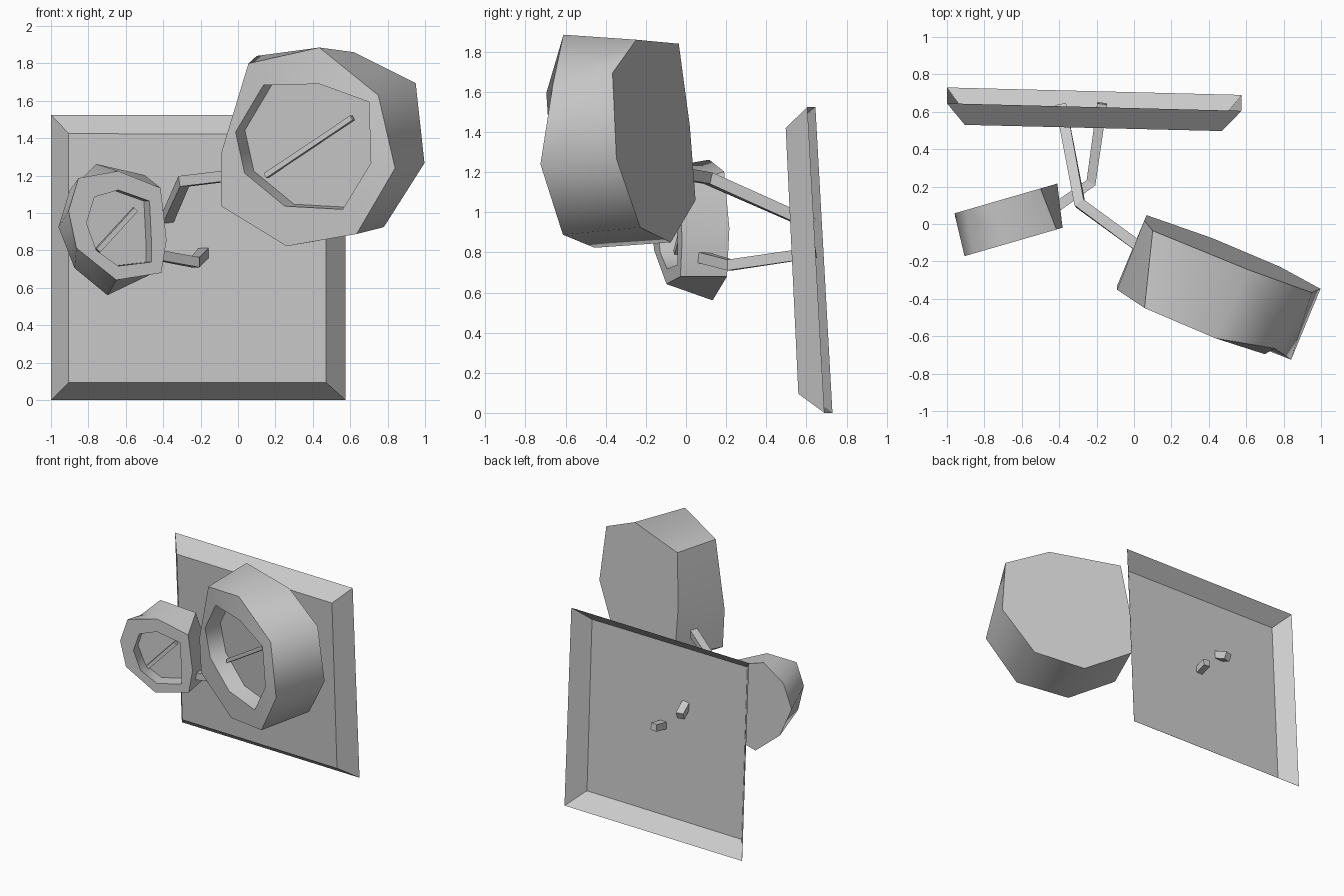
import bpy, bmesh, math
from mathutils import Vector

if "Cube" in bpy.data.objects:
    bpy.data.objects.remove(bpy.data.objects["Cube"])


def loft(name, rings, close_start=True, smooth=False):
    """Join matching rings of points with side faces and close the ends."""
    bm = bmesh.new()
    vs = [[bm.verts.new(p) for p in ring] for ring in rings]
    n = len(rings[0])
    for a, b in zip(vs, vs[1:]):
        for i in range(n):
            j = (i + 1) % n
            bm.faces.new((a[i], a[j], b[j], b[i]))
    if close_start:
        bm.faces.new(vs[0])
    bm.faces.new(vs[-1])
    bmesh.ops.recalc_face_normals(bm, faces=bm.faces)
    mesh = bpy.data.meshes.new(name)
    bm.to_mesh(mesh)
    bm.free()
    obj = bpy.data.objects.new(name, mesh)
    bpy.context.collection.objects.link(obj)
    if smooth:
        bpy.ops.object.select_all(action='DESELECT')
        obj.select_set(True)
        bpy.context.view_layer.objects.active = obj
        bpy.ops.object.shade_smooth_by_angle(angle=math.radians(50))
    return obj


def square_tube(name, points, half):
    """Square bar swept along a short path."""
    pts = [Vector(p) for p in points]
    rings = []
    for i, p in enumerate(pts):
        d = (pts[min(i + 1, len(pts) - 1)] - pts[max(i - 1, 0)]).normalized()
        if 0 < i < len(pts) - 1:
            d = ((p - pts[i - 1]).normalized() + (pts[i + 1] - p).normalized()).normalized()
        side = d.cross(Vector((0, 0, 1))).normalized() * half
        up = side.cross(d).normalized() * half
        rings.append([p + side + up, p - side + up, p - side - up, p + side - up])
    return loft(name, rings)


def on_plane(points, plane):
    """Lift (x, z) points onto a tilted plane; a third value nudges y."""
    a, b, c = plane
    return [Vector((x, a + b * x + c * z + sum(dy), z)) for x, z, *dy in points]


def lamp(name, back, rim, hole, front_plane, back_plane, inset, bar):
    """Drum-shaped head with a recessed front and a diagonal bar on its floor."""
    front = on_plane(hole, front_plane)
    floor = [p + Vector(inset) for p in front]
    loft(name + "_head", [on_plane(back, back_plane), on_plane(rim, front_plane),
                          front, floor], smooth=True)
    off = Vector((0, inset[1] - 0.02, 0))
    square_tube(name + "_bar", [p + off for p in on_plane(bar, front_plane)], 0.014)


# Leaning wall plate with sloped edges, hollow at the back
loft("wall_plate", [
    [(-1, .645, 1.525), (.575, .605, 1.525), (.575, .69, 0), (-1, .73, 0)],
    [(-.905, .53, 1.425), (.47, .497, 1.42), (.47, .56, .095), (-.905, .60, .095)],
], close_start=False)

# Large lamp head
lamp("large_lamp",
     back=[(.10, 1.84), (.62, 1.86), (.95, 1.695), (.997, 1.267),
           (.78, .925), (.42, .85), (.067, 1.06), (.055, 1.43)],
     rim=[(.056, 1.80), (.435, 1.885), (.75, 1.63, .055), (.84, 1.24),
          (.634, .888), (.26, .823), (-.09, 1.037), (-.09, 1.32)],
     hole=[(.136, 1.684), (.436, 1.69), (.70, 1.594), (.71, 1.267),
           (.56, 1.02), (.25, 1.037), (.035, 1.214), (-.013, 1.433)],
     front_plane=(-.284, -.409, -.079), back_plane=(.17, -.404, -.09),
     inset=(.05, .12, .01), bar=[(.612, 1.51), (.15, 1.2)])

# Small lamp head
lamp("small_lamp",
     back=[(-.90, 1.12), (-.757, 1.262), (-.50, 1.203), (-.41, .92),
           (-.45, .68), (-.698, .561), (-.874, .706), (-.96, .925)],
     rim=[(-.853, 1.187), (-.64, 1.225), (-.414, 1.134), (-.382, .856),
          (-.41, .68), (-.65, .642), (-.864, .813), (-.906, 1.01)],
     hole=[(-.767, 1.086), (-.64, 1.123), (-.473, 1.064), (-.463, .856),
           (-.463, .738), (-.64, .717), (-.757, .80), (-.81, .947)],
     front_plane=(.091, .29, 0), back_plane=(.335, .29, 0),
     inset=(-.03, .10, 0), bar=[(-.548, 1.02), (-.75, .80)])

# Bent arms passing through the plate
square_tube("large_lamp_arm", [(-.39, .63, .94), (-.29, .11, 1.17), (.08, -.16, 1.215)], .029)
square_tube("small_lamp_arm", [(-.17, .645, .80), (-.23, .22, .737), (-.43, .08, .775)], .027)
